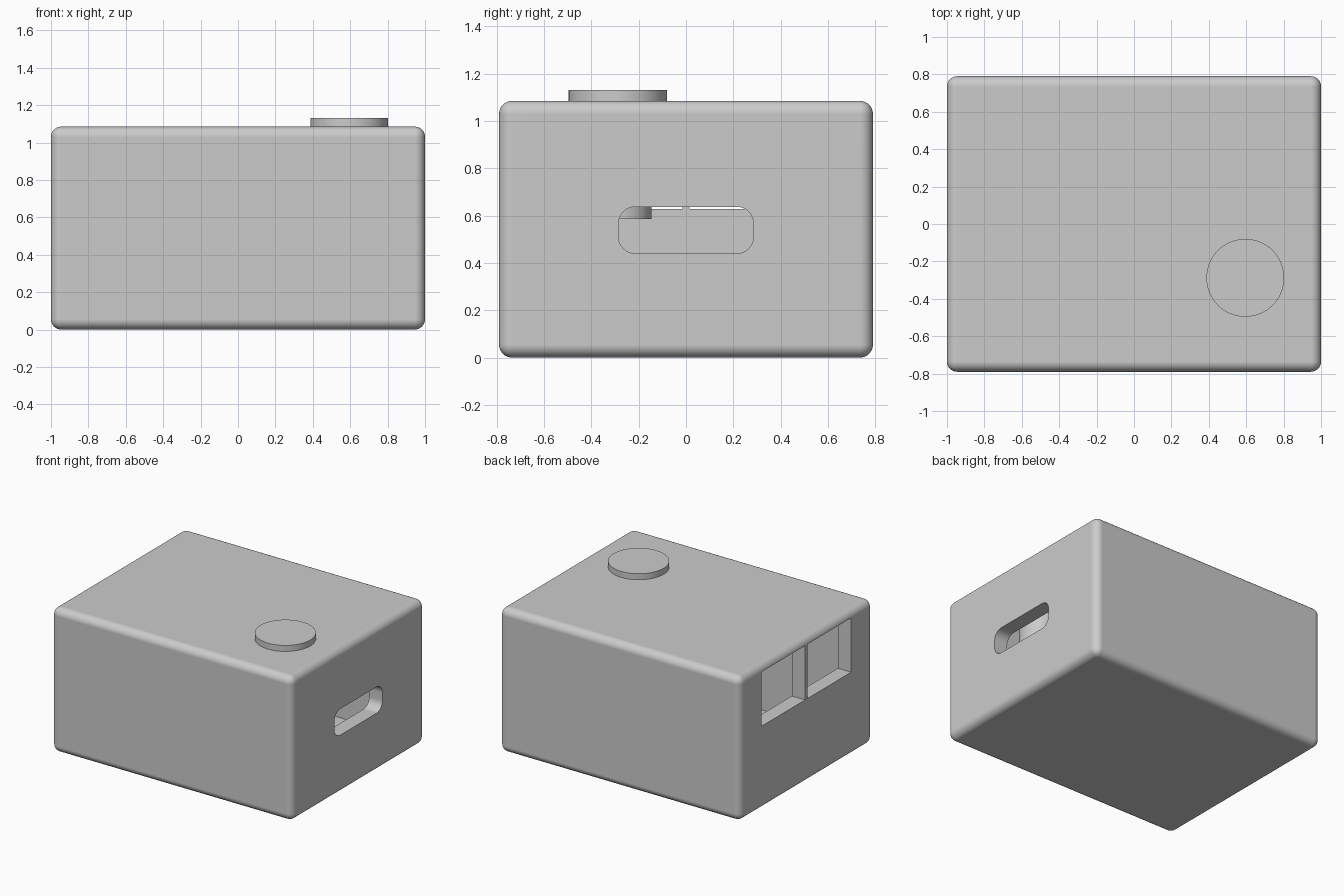
import bpy
import bmesh
import math
from mathutils import Matrix, Vector

default = bpy.data.objects.get("Cube")
if default:
    bpy.data.objects.remove(default, do_unlink=True)

grey = bpy.data.materials.new("plain_grey")
grey.use_nodes = True
COLOUR = (0.6, 0.6, 0.6, 1)
grey.diffuse_color = COLOUR
grey.node_tree.nodes["Principled BSDF"].inputs["Base Color"].default_value = COLOUR


def make_object(name, bm):
    mesh = bpy.data.meshes.new(name)
    bm.to_mesh(mesh)
    bm.free()
    obj = bpy.data.objects.new(name, mesh)
    bpy.context.collection.objects.link(obj)
    mesh.materials.append(grey)
    return obj


def box(name, low, high, radius=0, axis=None, segments=8):
    """Box between two corners; rounds all edges, or only those along one axis."""
    low, high = Vector(low), Vector(high)
    bm = bmesh.new()
    bmesh.ops.create_cube(bm, size=1)
    bmesh.ops.scale(bm, vec=high - low, verts=bm.verts)
    bmesh.ops.translate(bm, vec=(low + high) / 2, verts=bm.verts)
    if radius:
        edges = [e for e in bm.edges if axis is None
                 or abs((e.verts[0].co - e.verts[1].co)[axis]) > 0.001]
        bmesh.ops.bevel(bm, geom=edges, offset=radius, segments=segments,
                        profile=0.5, affect='EDGES')
    return make_object(name, bm)


def activate(obj):
    bpy.ops.object.select_all(action='DESELECT')
    obj.select_set(True)
    bpy.context.view_layer.objects.active = obj


def cut(target, cutter):
    cutter.hide_render = True
    mod = target.modifiers.new("cut", 'BOOLEAN')
    mod.operation = 'DIFFERENCE'
    mod.solver = 'EXACT'
    mod.object = cutter
    activate(target)
    bpy.ops.object.modifier_apply(modifier=mod.name)
    bpy.data.objects.remove(cutter, do_unlink=True)


def smooth(obj):
    activate(obj)
    bpy.ops.object.shade_smooth_by_angle(angle=math.radians(30))
    mod = obj.modifiers.new("even_shading", 'WEIGHTED_NORMAL')
    mod.keep_sharp = True


# Hollow case with rounded outer edges
case = box("case", (-1, -0.79, 0), (1, 0.79, 1.085), radius=0.055)
cut(case, box("cavity", (-0.89, -0.69, 0.055), (0.89, 0.69, 1.035)))

# Rounded slot through the left wall
cut(case, box("slot", (0.8, -0.285, 0.44), (1.1, 0.285, 0.637), radius=0.07, axis=0))

# Pair of square openings through the right wall, split by a thin bar
for side in (-1, 1):
    y0, y1 = sorted((side * 0.015, side * 0.53))
    cut(case, box("opening", (-1.1, y0, 0.628), (-0.8, y1, 1.035)))
smooth(case)

# Push button: wide cap above the lid, narrower stem reaching inside
bm = bmesh.new()
for radius, z0, z1 in ((0.208, 1.085, 1.13), (0.143, 0.585, 1.085)):
    bmesh.ops.create_cone(bm, cap_ends=True, segments=64, radius1=radius, radius2=radius,
                          depth=z1 - z0, matrix=Matrix.Translation((0.595, -0.288, (z0 + z1) / 2)))
smooth(make_object("push_button", bm))
